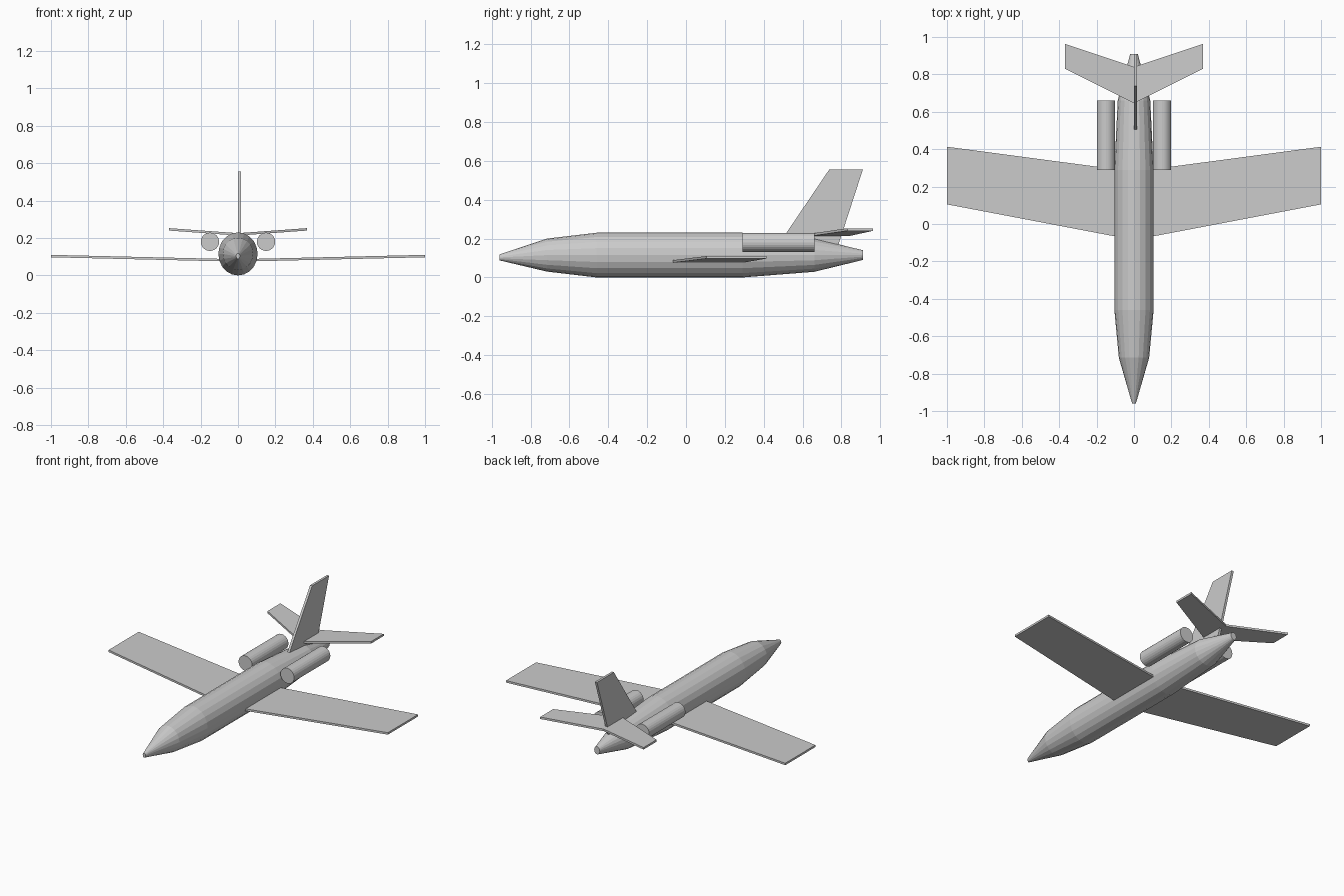
import bpy, bmesh, math

if "Cube" in bpy.data.objects:
    bpy.data.objects.remove(bpy.data.objects["Cube"])


def finish(bm, name):
    bmesh.ops.recalc_face_normals(bm, faces=bm.faces)
    mesh = bpy.data.meshes.new(name)
    bm.to_mesh(mesh)
    bm.free()
    obj = bpy.data.objects.new(name, mesh)
    bpy.context.collection.objects.link(obj)
    return obj


def loft(name, sections, sides, x=0.0):
    """Skin elliptical rings (y, z centre, x radius, z radius) along y, capped."""
    bm = bmesh.new()
    rings = []
    for y, z, rx, rz in sections:
        angles = [2 * math.pi * i / sides for i in range(sides)]
        rings.append([bm.verts.new((x + rx * math.cos(a), y, z + rz * math.sin(a)))
                      for a in angles])
    for a, b in zip(rings, rings[1:]):
        for i in range(sides):
            j = (i + 1) % sides
            bm.faces.new((a[i], a[j], b[j], b[i]))
    bm.faces.new(rings[0])
    bm.faces.new(rings[-1])
    return finish(bm, name)


def plate(name, outline, offset):
    """Flat outline thickened by an offset vector."""
    bm = bmesh.new()
    low = [bm.verts.new(p) for p in outline]
    high = [bm.verts.new([c + d for c, d in zip(p, offset)]) for p in outline]
    bm.faces.new(low)
    bm.faces.new(high)
    n = len(outline)
    for i in range(n):
        j = (i + 1) % n
        bm.faces.new((low[i], low[j], high[j], high[i]))
    return finish(bm, name)


# Fuselage: pointed nose, straight cabin, tapered tail
loft("fuselage", [
    (-0.96, 0.103, 0.010, 0.015),
    (-0.715, 0.115, 0.081, 0.085),
    (-0.46, 0.115, 0.105, 0.115),
    (0.29, 0.115, 0.105, 0.115),
    (0.66, 0.115, 0.087, 0.086),
    (0.91, 0.115, 0.020, 0.025),
], 20)

# Paired wings, tailplanes and engines
for side, label in ((-1, "left"), (1, "right")):
    plate(label + "_wing", [
        (side * 0.06, -0.074, 0.075), (side * 1.0, 0.105, 0.097),
        (side * 1.0, 0.413, 0.097), (side * 0.06, 0.288, 0.075),
    ], (0, 0, 0.013))
    plate(label + "_tailplane", [
        (0, 0.645, 0.213), (side * 0.37, 0.83, 0.240),
        (side * 0.37, 0.963, 0.240), (0, 0.84, 0.213),
    ], (0, 0, 0.013))
    loft(label + "_engine", [(0.29, 0.18, 0.049, 0.049), (0.66, 0.18, 0.049, 0.049)],
         24, side * 0.15)

# Swept tail fin
plate("tail_fin", [
    (0, 0.505, 0.212), (0, 0.737, 0.555), (0, 0.91, 0.555), (0, 0.785, 0.17),
], (0.015, 0, 0))
